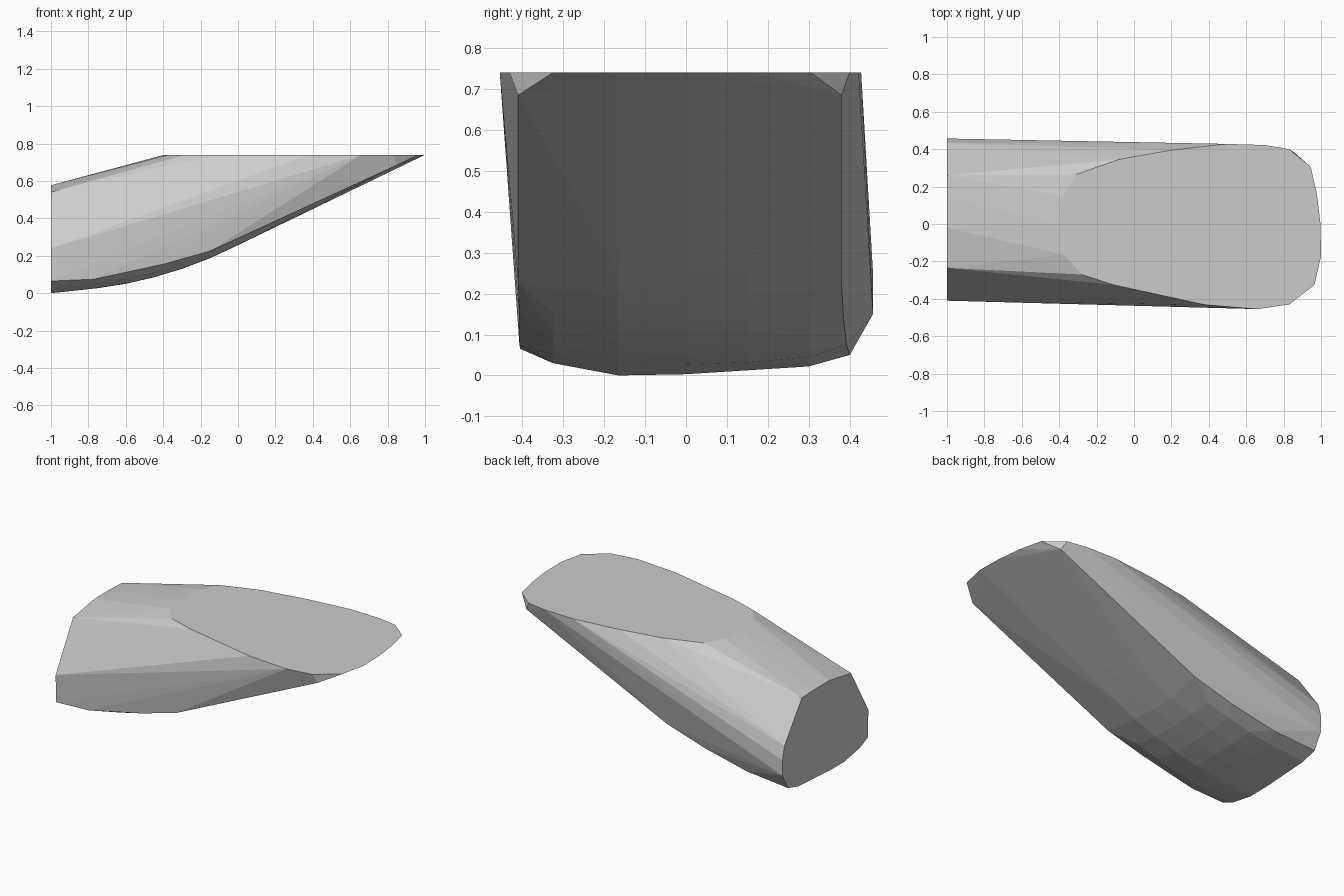
import bpy, bmesh

# Flat upper rim outline (x, y) at the full height
TOP_Z = 0.74
rim = [(-0.31, 0.265), (-0.08, 0.345), (0.2, 0.395), (0.5, 0.428), (0.7, 0.422),
       (0.83, 0.40), (0.945, 0.305), (0.978, 0.16), (0.997, 0), (1, -0.17),
       (0.965, -0.325), (0.83, -0.43), (0.66, -0.455), (0.38, -0.432),
       (-0.11, -0.325), (-0.28, -0.27), (-0.37, -0.165), (-0.395, 0), (-0.38, 0.15)]

# Flat rear cap outline (y, z) at x = -1
cap = [(-0.235, 0.54), (-0.02, 0.577), (0.14, 0.577), (0.26, 0.572), (0.435, 0.333),
       (0.457, 0.25), (0.457, 0.15), (0.40, 0.05), (0.30, 0.022), (0, 0.003),
       (-0.165, 0), (-0.325, 0.03), (-0.405, 0.065), (-0.41, 0.24)]

# Curved keel line (x, z) and its cross-section (y, rise above keel)
keel = [(-0.75, 0.027), (-0.6, 0.05), (-0.45, 0.085), (-0.3, 0.13),
        (-0.15, 0.187), (0, 0.257)]
section = [(-0.325, 0.025), (-0.165, 0.001), (0, 0.0), (0.15, 0.005), (0.3, 0.018)]

points = [(x, y, TOP_Z) for x, y in rim]
points += [(-1, y, z) for y, z in cap]
points += [(x, y, z + rise) for x, z in keel for y, rise in section]
# Chamfered corner lines along both sides of the belly
points += [(-0.77, -0.407, 0.075), (-0.4, -0.408, 0.155), (-0.15, -0.41, 0.225),
           (0.85, -0.41, 0.685), (-0.7, 0.392, 0.075), (-0.4, 0.385, 0.14),
           (-0.13, 0.38, 0.22), (0.86, 0.38, 0.685)]

# Faceted convex shell
bm = bmesh.new()
for p in points:
    bm.verts.new(p)
res = bmesh.ops.convex_hull(bm, input=bm.verts[:])
loose = [v for v in bm.verts if not v.link_faces]
bmesh.ops.delete(bm, geom=loose, context='VERTS')
bmesh.ops.dissolve_limit(bm, angle_limit=0.005, verts=bm.verts[:], edges=bm.edges[:])
bmesh.ops.recalc_face_normals(bm, faces=bm.faces[:])
mesh = bpy.data.meshes.new("wedge_body")
bm.to_mesh(mesh)
bm.free()
body = bpy.data.objects.new("wedge_body", mesh)
bpy.context.collection.objects.link(body)
